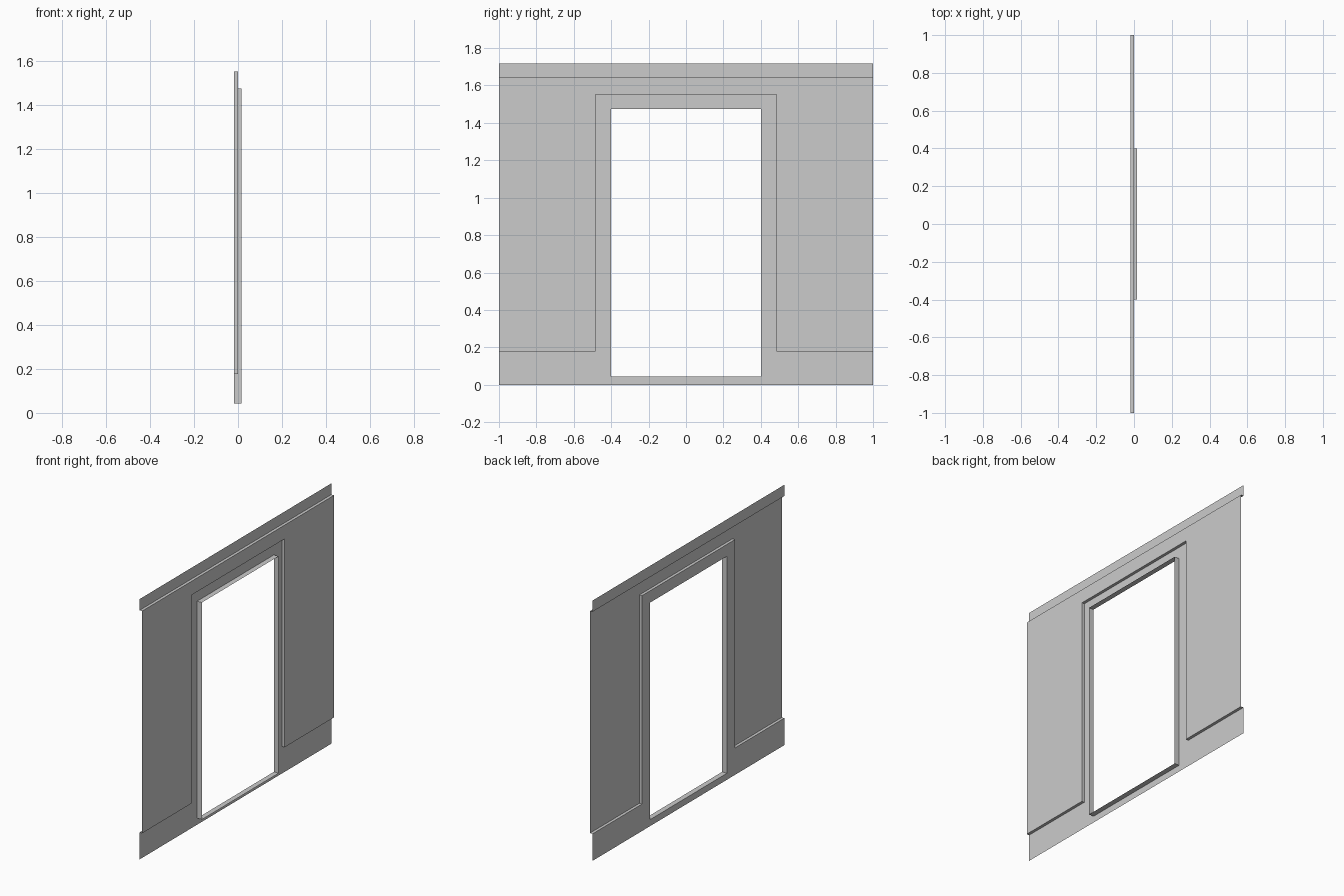
import bpy

if "Cube" in bpy.data.objects:
    bpy.data.objects.remove(bpy.data.objects["Cube"])

# Depths along x: recessed trim plane, raised wall panel, front of door lining
BACK, PANEL, FRONT = -0.018, 0.001, 0.0165

# Half outlines as (y, z); everything is mirrored across y = 0
W, TOP, LEDGE, SKIRT = 1.0, 1.718, 1.644, 0.178
step = [(0, 1.553), (0.485, 1.553), (0.485, SKIRT), (W, SKIRT)]
opening = [(0, 1.475), (0.4, 1.475), (0.4, 0.043), (0, 0.043)]


def add_half(name, verts, faces):
    mesh = bpy.data.meshes.new(name)
    mesh.from_pydata(verts, [], faces)
    ob = bpy.data.objects.new(name, mesh)
    bpy.context.collection.objects.link(ob)
    mod = ob.modifiers.new("mirror", 'MIRROR')
    mod.use_axis = (False, True, False)
    return ob


def sheet(name, outline, x):
    """Flat face at depth x."""
    add_half(name, [(x, y, z) for y, z in outline], [range(len(outline))])


def ribbon(name, path, x0, x1):
    """Strip following a path, spanning x0 to x1."""
    n = len(path)
    verts = [(x, y, z) for x in (x0, x1) for y, z in path]
    add_half(name, verts, [(i, i + 1, n + i + 1, n + i) for i in range(n - 1)])


# Raised wall panel and its returns
sheet("wall_panel", step + [(W, LEDGE), (0, LEDGE)], PANEL)
ribbon("panel_return", step, BACK, PANEL)
ribbon("top_ledge", [(W, LEDGE), (0, LEDGE)], BACK, PANEL)

# Recessed top strip
sheet("top_strip", [(0, LEDGE), (W, LEDGE), (W, TOP), (0, TOP)], BACK)

# Recessed skirting and door surround, with the door hole
sheet("skirting_and_surround", [(0, 0), (W, 0)] + step[::-1] + opening, BACK)

# Door lining
ribbon("door_lining", opening, BACK, FRONT)
